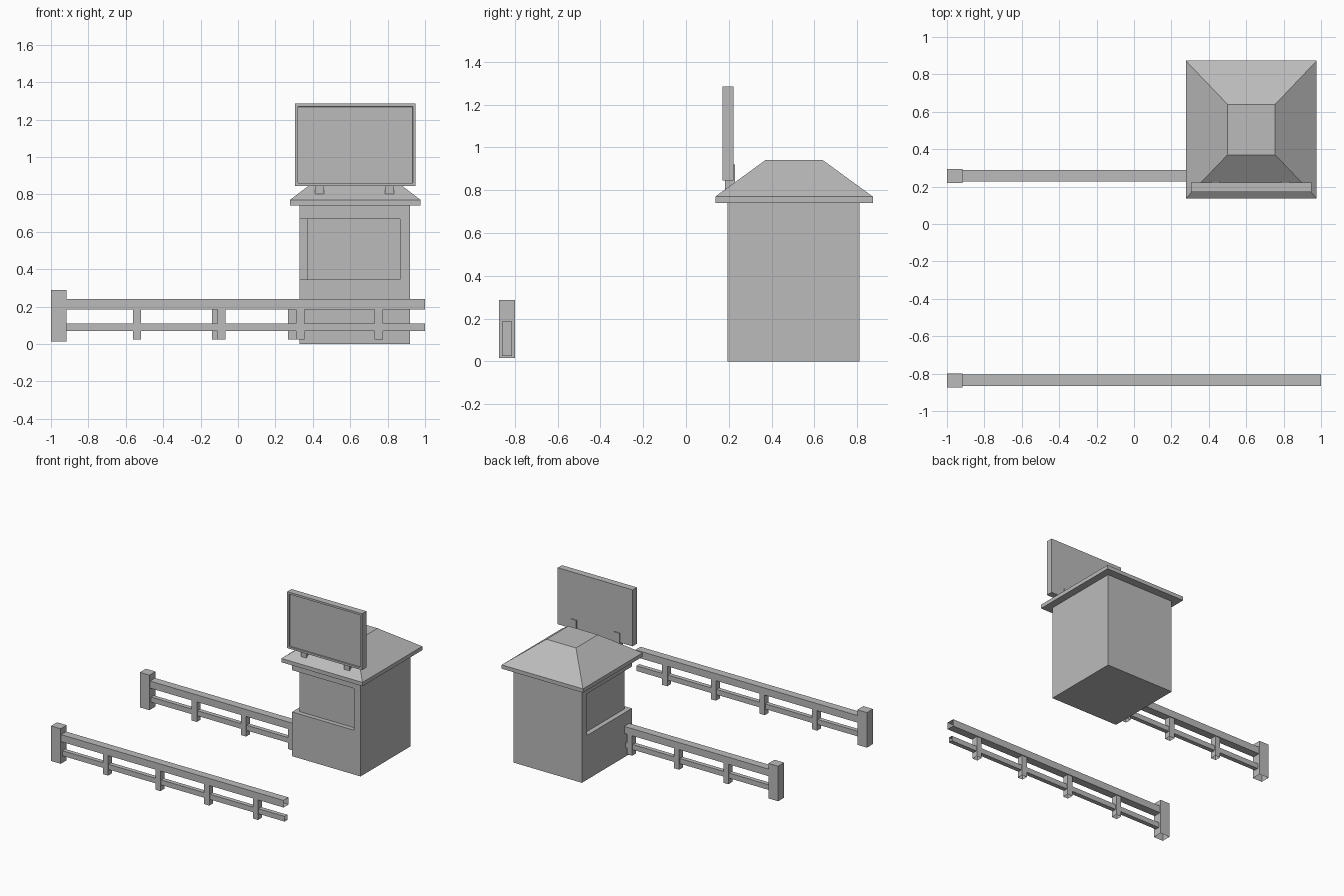
import bpy, bmesh

old = bpy.data.objects.get("Cube")
if old:
    bpy.data.objects.remove(old, do_unlink=True)

gray = bpy.data.materials.new("plain_gray")
gray.use_nodes = True
gray.diffuse_color = (0.5, 0.5, 0.5, 1)
bsdf = next(n for n in gray.node_tree.nodes if n.type == 'BSDF_PRINCIPLED')
bsdf.inputs["Base Color"].default_value = (0.5, 0.5, 0.5, 1)


def finish(name, bm):
    mesh = bpy.data.meshes.new(name)
    bm.to_mesh(mesh)
    bm.free()
    mesh.materials.append(gray)
    ob = bpy.data.objects.new(name, mesh)
    bpy.context.collection.objects.link(ob)
    return ob


def prism(bm, outline, z0, z1):
    """Extrude a counter-clockwise plan outline from z0 to z1; return the top face."""
    low = bm.faces.new([bm.verts.new((x, y, z0)) for x, y in outline])
    new = bmesh.ops.extrude_face_region(bm, geom=[low], use_keep_orig=True)["geom"]
    for v in new:
        if isinstance(v, bmesh.types.BMVert):
            v.co.z = z1
    top = next(f for f in new if isinstance(f, bmesh.types.BMFace))
    bmesh.ops.recalc_face_normals(bm, faces=bm.faces)
    return top


def box(name, xs, ys, zs, open_side=None):
    """Box from ranges; open_side drops the face pointing that way."""
    bm = bmesh.new()
    (x0, x1), (y0, y1) = xs, ys
    prism(bm, [(x0, y0), (x1, y0), (x1, y1), (x0, y1)], *zs)
    if open_side:
        axis, sign = open_side
        bm.normal_update()
        gone = [f for f in bm.faces if f.normal[axis] * sign > 0.9]
        bmesh.ops.delete(bm, geom=gone, context='FACES')
    return finish(name, bm)


# Booth body with a recessed window wrapping round the front corner
body = box("booth_body", (0.33, 0.92), (0.195, 0.81), (0, 0.745))
bm = bmesh.new()
prism(bm, [(0.28, 0.14), (0.865, 0.14), (0.865, 0.23), (0.368, 0.23),
           (0.368, 0.75), (0.28, 0.75)], 0.345, 0.67)
cutter = finish("window_cutter", bm)
cutter.hide_render = True
cutter.hide_set(True)
cut = body.modifiers.new("window_recess", 'BOOLEAN')
cut.operation = 'DIFFERENCE'
cut.solver = 'EXACT'
cut.object = cutter

# Roof: flat eave slab rising into a hipped top with a flat crown
bm = bmesh.new()
x0, x1, y0, y1 = 0.277, 0.977, 0.137, 0.873
eave = prism(bm, [(x0, y0), (x1, y0), (x1, y1), (x0, y1)], 0.74, 0.77)
up = bmesh.ops.extrude_face_region(bm, geom=[eave])["geom"]
bmesh.ops.delete(bm, geom=[eave], context='FACES_ONLY')
for v in up:
    if isinstance(v, bmesh.types.BMVert):
        v.co.x = 0.5 if v.co.x < 0.6 else 0.755
        v.co.y = 0.37 if v.co.y < 0.5 else 0.64
        v.co.z = 0.94
bmesh.ops.recalc_face_normals(bm, faces=bm.faces)
finish("booth_roof", bm)

# Sign board with a framed, sunken front panel
sign = box("sign_board", (0.305, 0.95), (0.17, 0.222), (0.845, 1.285))
bm = bmesh.new()
bm.from_mesh(sign.data)
bm.normal_update()
front = next(f for f in bm.faces if f.normal.y < -0.9)
bmesh.ops.inset_region(bm, faces=[front], thickness=0.022)
bmesh.ops.inset_region(bm, faces=[front], thickness=0.001, depth=-0.01)
bm.to_mesh(sign.data)
bm.free()

# Brackets holding the sign on the roof
for side, x in (("right", 0.437), ("left", 0.81)):
    box("sign_bracket_" + side, (x - 0.024, x + 0.024), (0.183, 0.229), (0.803, 0.92))


# Fences: end post, two hollow rails and short balusters
def fence(name, y, end, balusters):
    box(name + "_post", (-1, -0.917), (y - 0.037, y + 0.037), (0.015, 0.288), (2, -1))
    box(name + "_top_rail", (-0.92, end), (y - 0.031, y + 0.031), (0.185, 0.24), (0, 1))
    box(name + "_low_rail", (-0.92, end), (y - 0.017, y + 0.017), (0.07, 0.11), (0, 1))
    for i, x in enumerate(balusters):
        box(f"{name}_baluster_{i + 1}", (x - 0.022, x + 0.022),
            (y - 0.024, y + 0.024), (0.025, 0.187), (2, -1))


fence("front_fence", -0.836, 1.0, (-0.54, -0.088, 0.333, 0.752))
fence("back_fence", 0.257, 0.335, (-0.54, -0.116, 0.29))
